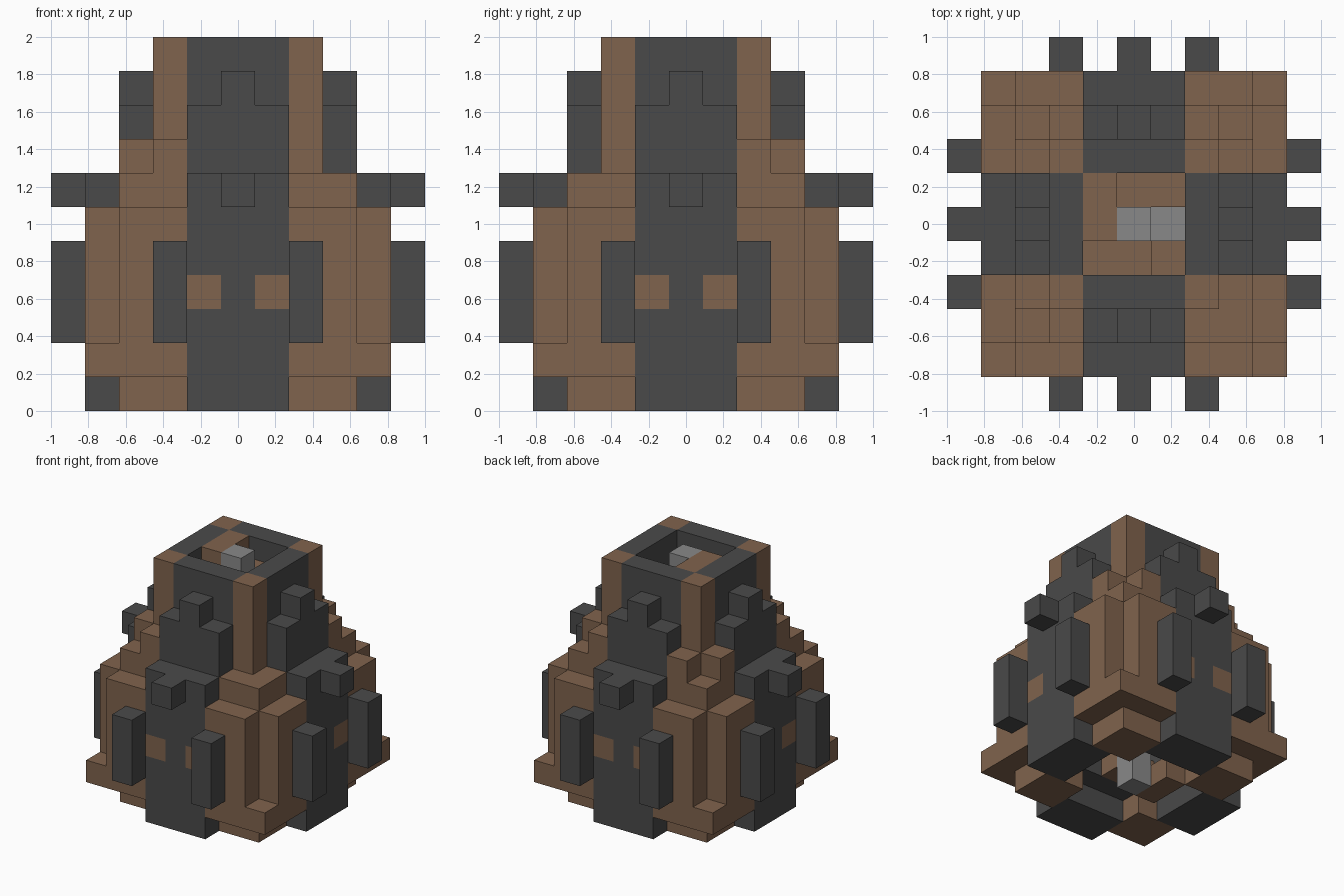
import bpy
import bmesh

default = bpy.data.objects.get("Cube")
if default:
    bpy.data.objects.remove(default, do_unlink=True)

U = 2 / 11          # edge length of one block
LEVELS = 11


def material(name, rgb):
    m = bpy.data.materials.new(name)
    m.use_nodes = True
    m.diffuse_color = (*rgb, 1)
    m.node_tree.nodes["Principled BSDF"].inputs["Base Color"].default_value = (*rgb, 1)
    return m


BROWN = material("clay_brown", (0.216, 0.125, 0.074))
DARK = material("charcoal", (0.068, 0.068, 0.068))
GREY = material("pale_grey", (0.25, 0.25, 0.25))

blocks = {}         # cell -> part name
parts = {}          # part name -> material


def put(part, mat, cell):
    parts[part] = mat
    blocks[cell] = part


def span(a, b):
    return range(a, b + 1)


def fill(part, mat, xs, ys, zs, turns=(0, 1, 2, 3)):
    """Fill a box of blocks, repeated in quarter turns about the z axis."""
    for t in turns:
        for x in xs:
            for y in ys:
                for z in zs:
                    px, py = x, y
                    for _ in range(t):
                        px, py = -py, px
                    put(part, mat, (px, py, z))


def remove(x, y, zs):
    for sx in (-1, 1):
        for sy in (-1, 1):
            for z in zs:
                blocks.pop((sx * x, sy * y, z), None)


# Corner masses: foot, wide plate, notched buttress, shoulder
fill("corner_foot", BROWN, span(2, 3), span(2, 3), [0])
fill("corner_plate", BROWN, span(2, 4), span(2, 4), [1])
fill("corner_buttress", BROWN, span(2, 4), span(2, 4), span(2, 5))
remove(4, 4, span(2, 5))
fill("corner_shoulder", BROWN, span(2, 3), span(2, 3), [6])

# Small stepped blocks on every corner but the front one on the +x side
for cx, cy in ((3, 2), (2, 3)):
    for sx, sy in ((1, 1), (-1, 1), (-1, -1)):
        put("shoulder_block", BROWN, (sx * cx, sy * cy, 7))

# Tower: brown corner posts and dark walls around the shaft
fill("tower_post", BROWN, [2], [2], span(7, 10))
fill("tower_wall", DARK, span(-1, 1), [-2], span(7, 10))

# Dark panels on the four sides, with knobs and fins
fill("side_panel", DARK, span(-1, 1), span(-4, -3), [0])
fill("side_panel", DARK, span(-1, 1), span(-4, -2), span(1, 6))
fill("panel_knob", DARK, [0], [-5], [6])
fill("upper_panel", DARK, span(-1, 1), [-3], span(7, 8))
fill("upper_knob", DARK, [0], [-3], [9])
fill("side_fin", DARK, (-2, 2), [-5], span(2, 4))
fill("panel_window", BROWN, (-1, 1), [-4], [3])

# Central pole and the steps winding down around it
for z in range(LEVELS):
    put("centre_pole", GREY, (0, 0, z))
winding = [
    ("spiral_step", BROWN, [(-1, 1), (-1, 0)]),
    ("spiral_step", BROWN, [(0, 1), (1, 1)]),
    ("pole_arm", GREY, [(1, 0)]),
    ("spiral_step", BROWN, [(1, -1)]),
    ("spiral_step", BROWN, [(0, -1), (-1, -1)]),
]
for z in range(LEVELS):
    name, mat, cells = winding[(LEVELS - 1 - z) % len(winding)]
    for x, y in cells:
        put(name, mat, (x, y, z))


def build(part):
    """Make one mesh from the outward faces of a part's blocks."""
    bm = bmesh.new()
    for cell in (c for c, p in blocks.items() if p == part):
        for axis in range(3):
            for side in (-1, 1):
                beside = list(cell)
                beside[axis] += side
                if tuple(beside) in blocks:
                    continue
                ring = []
                for a, b in ((-1, -1), (1, -1), (1, 1), (-1, 1)):
                    p = [cell[0], cell[1], cell[2] + 0.5]
                    p[axis] += side / 2
                    p[(axis + 1) % 3] += a / 2
                    p[(axis + 2) % 3] += b / 2
                    ring.append(bm.verts.new([v * U for v in p]))
                bm.faces.new(ring if side > 0 else ring[::-1])
    bmesh.ops.remove_doubles(bm, verts=bm.verts, dist=U / 100)
    mesh = bpy.data.meshes.new(part)
    bm.to_mesh(mesh)
    bm.free()
    mesh.materials.append(parts[part])
    bpy.context.scene.collection.objects.link(bpy.data.objects.new(part, mesh))


for part_name in parts:
    build(part_name)
